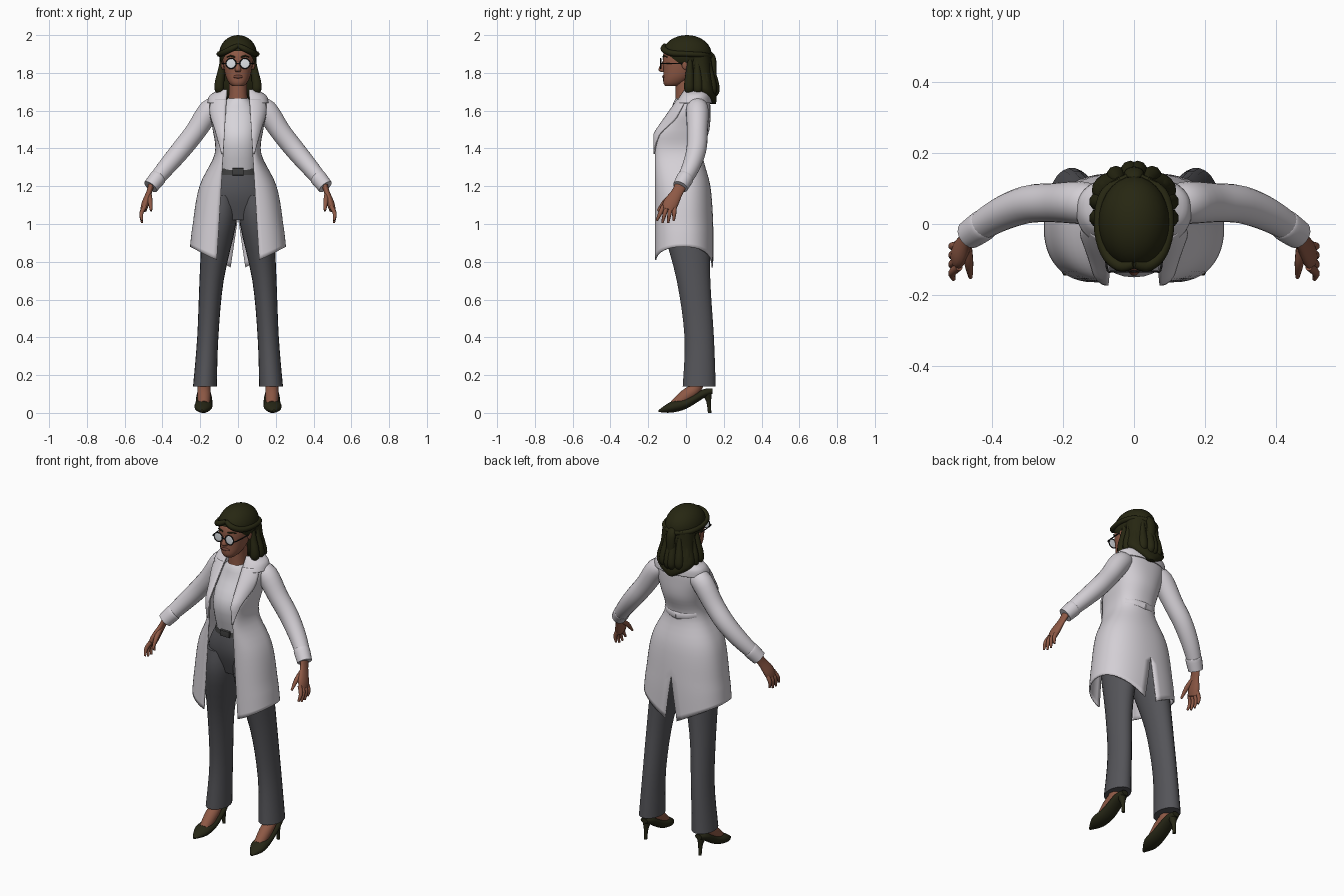
import bpy
import bmesh
import math
from mathutils import Vector, Matrix

cube = bpy.data.objects.get("Cube")
if cube:
    bpy.data.objects.remove(cube, do_unlink=True)

X, Y, Z = Vector((1, 0, 0)), Vector((0, 1, 0)), Vector((0, 0, 1))


def material(name, *rgb):
    mat = bpy.data.materials.new(name)
    mat.use_nodes = True
    mat.diffuse_color = (*rgb, 1)
    mat.node_tree.nodes["Principled BSDF"].inputs["Base Color"].default_value = (*rgb, 1)
    return mat


coat_white = material("coat white", .66, .63, .67)
shirt_white = material("shirt white", .68, .66, .7)
trouser_grey = material("trouser grey", .09, .09, .1)
belt_grey = material("belt grey", .05, .05, .05)
skin = material("brown skin", .27, .1, .06)
lip = material("lip brown", .17, .06, .04)
hair = material("dark olive hair", .02, .02, .006)
shoe = material("dark olive leather", .02, .02, .008)
glass = material("pale lens", .75, .78, .82)
frame = material("black frame", .01, .01, .01)


def finish(name, bm, mat, mirror=False, thickness=0):
    """Turn a bmesh into a smooth object, optionally thickened and mirrored."""
    if not thickness:
        bmesh.ops.recalc_face_normals(bm, faces=bm.faces)
    mesh = bpy.data.meshes.new(name)
    bm.to_mesh(mesh)
    bm.free()
    mesh.materials.append(mat)
    mesh.shade_smooth()
    mesh.set_sharp_from_angle(angle=math.radians(50))
    obj = bpy.data.objects.new(name, mesh)
    bpy.context.collection.objects.link(obj)
    if mirror:
        obj.modifiers.new("mirror", 'MIRROR').merge_threshold = .002
    if thickness:
        solid = obj.modifiers.new("thickness", 'SOLIDIFY')
        solid.thickness, solid.offset = thickness, 0


def spline(rows, steps):
    """Smooth curve through tuples of any length."""
    points = [Vector(row) for row in rows]
    points = [points[0], *points, points[-1]]
    curve = []
    for before, start, end, after in zip(points, points[1:], points[2:], points[3:]):
        leave, arrive = (end - before) / 2, (after - start) / 2
        for i in range(steps):
            t = i / steps
            ease = t * t * (3 - 2 * t)
            curve.append(start * (1 - ease) + end * ease
                         + leave * (t * (1 - t) ** 2) - arrive * (t * t * (1 - t)))
    return curve + [points[-1]]


def bend(value, power):
    """Raise to a power but keep the sign, for squarer sections."""
    return math.copysign(abs(value) ** power, value)


def loft(name, rows, mat, mirror=False, axis=None, ref=Y, flat=1, sides=18, steps=4, power=1):
    """Skin rings given as x, y, z and radius along ref; flat scales the other radius."""
    rows = spline([(*row, flat)[:5] for row in rows], steps)
    bm = bmesh.new()
    rings = []
    for i, row in enumerate(rows):
        ahead, behind = rows[min(i + 1, len(rows) - 1)], rows[max(i - 1, 0)]
        along = axis or Vector((ahead - behind)[:3]).normalized()
        wide = (ref - along * ref.dot(along)).normalized()
        deep = along.cross(wide) * row[4]
        ring = []
        for k in range(sides):
            angle = math.tau * k / sides
            offset = wide * bend(math.cos(angle), power) + deep * bend(math.sin(angle), power)
            ring.append(bm.verts.new(Vector(row[:3]) + offset * row[3]))
        rings.append(ring)
    for low, high in zip(rings, rings[1:]):
        for k in range(sides):
            bm.faces.new((low[k - 1], low[k], high[k], high[k - 1]))
    bm.faces.new(rings[0])
    bm.faces.new(rings[-1])
    finish(name, bm, mat, mirror)


def stack(name, rows, mat):
    """Central body from level sections: height, half width, front, back."""
    rings = [(0, (front + back) / 2, z, width, (back - front) / 2 / width)
             for z, width, front, back in rows]
    loft(name, rings, mat, axis=Z, ref=X, sides=28, power=.9)


def ball(name, centre, size, mat, mirror=False, cut=None):
    """Ellipsoid, optionally trimmed by a plane given as point and normal."""
    bm = bmesh.new()
    place = Matrix.Translation(centre) @ Matrix.Diagonal((*size, 1))
    bmesh.ops.create_uvsphere(bm, u_segments=28, v_segments=18, radius=1, matrix=place)
    if cut:
        bmesh.ops.bisect_plane(bm, geom=bm.verts[:] + bm.edges[:] + bm.faces[:],
                               plane_co=cut[0], plane_no=cut[1], clear_outer=True)
    finish(name, bm, mat, mirror)


def wrap(name, rows, reach=lambda z: 1, hem=None, grow=0, columns=24):
    """Half a garment from the front edge round to the back, then mirrored.
    Rows give height, half width and back; the front opening and slit follow rules."""
    bm = bmesh.new()
    grid = []
    for z, width, back in spline(rows, 5):
        opening = .16 - .06 * z
        slit = max(0, (1.03 - z) * .17)
        side = max(-.01, (z - 1.5) * .3)
        front = -.16 + max(0, z - 1.48) * .7
        line = []
        for c in range(columns + 1):
            t = c / columns * reach(z)
            across = bend(math.sin(t * math.pi), .9)
            rearward = -bend(math.cos(t * math.pi), .9)
            inner = opening if rearward < 0 else slit
            x = inner + (width + grow - inner) * across
            y = side + rearward * (side - front + grow if rearward < 0 else back - side + grow)
            drop = max(0, 1 - z) * 5 * hem(t) if hem else 0
            line.append(bm.verts.new((x, y, z + drop)))
        grid.append(line)
    for low, high in zip(grid, grid[1:]):
        for c in range(columns):
            bm.faces.new((low[c], low[c + 1], high[c + 1], high[c]))
    finish(name, bm, coat_white, mirror=True, thickness=.008)


# Coat body, lapels, collar and half belt
skirt = [(.8, .25, .14), (1, .235, .14), (1.2, .2, .125)]
chest = [(1.37, .12, .085), (1.5, .13, .12), (1.6, .15, .125), (1.66, .14, .12)]
wrap("coat", skirt + chest + [(1.7, .08, .1)],
     hem=lambda t: .01 + .07 * math.sin(math.pi * t) - .04 * t ** 6)
wrap("lapels", chest, reach=lambda z: min(.34, .04 + (z - 1.37) * 1.6), grow=.009, columns=8)
wrap("collar", [(1.64, .155, .13), (1.68, .14, .125), (1.71, .08, .11)], grow=.005)
loft("back_half_belt", [(0, .09, 1.375, .022), (.06, .075, 1.38, .022), (.1, .045, 1.385, .02)],
     coat_white, mirror=True, ref=Z, flat=.4, sides=12)

# Sleeves and cuffs
loft("sleeves", [(.1, .055, 1.62, .05), (.15, .06, 1.6, .06), (.225, .06, 1.49, .055),
                 (.3, .055, 1.395, .053), (.38, .025, 1.3, .047), (.46, -.025, 1.205, .037)],
     coat_white, mirror=True, sides=22)
loft("cuffs", [(.42, 0, 1.25, .04), (.427, -.005, 1.242, .045), (.463, -.03, 1.197, .041)],
     coat_white, mirror=True)

# Shirt, trousers and belt
stack("shirt", [(1.26, .1, -.11, .07), (1.45, .11, -.15, .08), (1.6, .1, -.08, .1),
                (1.67, .05, -.05, .08)], shirt_white)
stack("trouser_hips", [(1.29, .105, -.11, .075), (1.15, .17, -.12, .11), (1.02, .13, -.08, .08)],
      trouser_grey)
loft("trouser_legs", [(.09, 0, 1.15, .085), (.1, 0, 1, .09), (.14, .04, .7, .064),
                      (.16, .07, .4, .056), (.175, .07, .14, .063)],
     trouser_grey, mirror=True, axis=Z, ref=X, flat=1.4, sides=22)
stack("belt", [(1.26, .115, -.12, .08), (1.295, .11, -.115, .08)], belt_grey)
loft("belt_buckle", [(x, -.12, 1.277, .02) for x in (-.03, .03)],
     belt_grey, ref=Z, flat=.5, sides=8, steps=1, power=.5)

# Feet and heeled shoes
loft("feet", [(.18, .07, .2, .033), (.18, .05, .13, .034), (.18, 0, .09, .036), (.18, -.06, .04, .03)],
     skin, mirror=True, ref=X)
loft("shoes", [(.19, -.145, .01, .008), (.185, -.08, .03, .045), (.18, 0, .05, .045),
               (.18, .09, .1, .038), (.18, .14, .115, .022)],
     shoe, mirror=True, axis=Y, ref=X, flat=.65)
loft("shoe_heels", [(.18, .11, .1, .026), (.18, .12, .06, .013), (.18, .125, 0, .009)],
     shoe, mirror=True, axis=Z, ref=X, sides=12)

# Hands: palm, thumb and four fingers
loft("palms", [(.455, -.02, 1.22, .035), (.47, -.045, 1.17, .03), (.49, -.08, 1.11, .04),
               (.5, -.095, 1.075, .034)], skin, mirror=True, flat=.5)
loft("thumbs", [(.47, -.065, 1.155, .014), (.465, -.11, 1.12, .013), (.46, -.15, 1.07, .006)],
     skin, mirror=True, sides=10)
for i, finger in enumerate(("index", "middle", "ring", "little")):
    base, tip = -.12 + .02 * i, -.155 + .03 * i
    low = 1 + .012 * abs(i - 1.5)
    loft(finger + "_fingers", [(.493, base, 1.095, .012), (.512, (base + tip) / 2, 1.055, .011),
                               (.508, tip, low, .006)], skin, mirror=True, sides=10)

# Neck, head and face
stack("neck", [(1.6, .07, -.05, .08), (1.67, .05, -.055, .06), (1.78, .047, -.055, .05)], skin)
stack("head", [(1.73, .03, -.11, -.04), (1.75, .05, -.12, 0), (1.8, .07, -.12, .05),
               (1.9, .08, -.12, .09), (1.97, .05, -.07, .07)], skin)
loft("nose", [(0, -.11, 1.87, .008), (0, -.13, 1.82, .016), (0, -.12, 1.805, .012)],
     skin, axis=Z, ref=X, sides=12)
ball("lips", (0, -.118, 1.78), (.026, .008, .009), lip)
ball("ears", (.08, -.005, 1.845), (.01, .017, .028), skin, mirror=True)
loft("eyebrows", [(.015, -.12, 1.883, .004), (.04, -.117, 1.89, .004), (.06, -.1, 1.883, .003)],
     hair, mirror=True, ref=Z, sides=8)

# Glasses
lens = Vector((.037, -.134, 1.85))
turns = [math.tau * i / 20 for i in range(21)]
loft("glasses_rims", [(*(lens + (X * math.cos(a) + Z * math.sin(a)) * .027), .003) for a in turns],
     frame, mirror=True, sides=8, steps=1)
ball("glasses_lenses", lens, (.026, .002, .026), glass, mirror=True)
loft("glasses_bridge", [(x, lens.y, lens.z, .003) for x in (-.01, .01)], frame, sides=8, steps=1)
loft("glasses_arms", [(.064, lens.y, lens.z, .003), (.077, -.12, lens.z, .003), (.085, .01, lens.z, .003)],
     frame, mirror=True, ref=Z, sides=8)

# Hair: crown, back, swept rolls, tied tail and loose locks
ball("hair_crown", (0, .005, 1.9), (.1, .13, .1), hair,
     cut=((0, -.12, 1.915), (0, -.115, -.15)))
stack("hair_back", [(1.9, .096, -.01, .133), (1.8, .1, .02, .14), (1.7, .115, .05, .155),
                    (1.635, .02, .13, .157)], hair)
loft("hair_rolls", [(0, -.113, 1.945, .012), (.04, -.118, 1.925, .016), (.08, -.08, 1.905, .016),
                    (.1, 0, 1.9, .014), (.08, .09, 1.895, .014), (0, .135, 1.885, .015)],
     hair, mirror=True, ref=Z, sides=10)
loft("hair_tail", [(0, .125, 1.91, .015), (0, .143, 1.87, .028), (0, .148, 1.77, .02), (0, .15, 1.7, .004)],
     hair, ref=X, flat=.6, sides=12)
for i in range(5):
    angle = math.radians(24 * i - 12)
    root = Vector((0, .04, 1.87 - .003 * i))
    out = X * math.cos(angle) + Y * math.sin(angle) * 1.1
    shape = ((0, .085, .012), (.06, .09, .02), (.12, .1, .026), (.16, .1, .025), (.19, .085, .006))
    loft("hair_lock_" + str(i + 1), [(*(root + out * far - Z * fall), radius) for fall, far, radius in shape],
         hair, mirror=True, sides=10)
